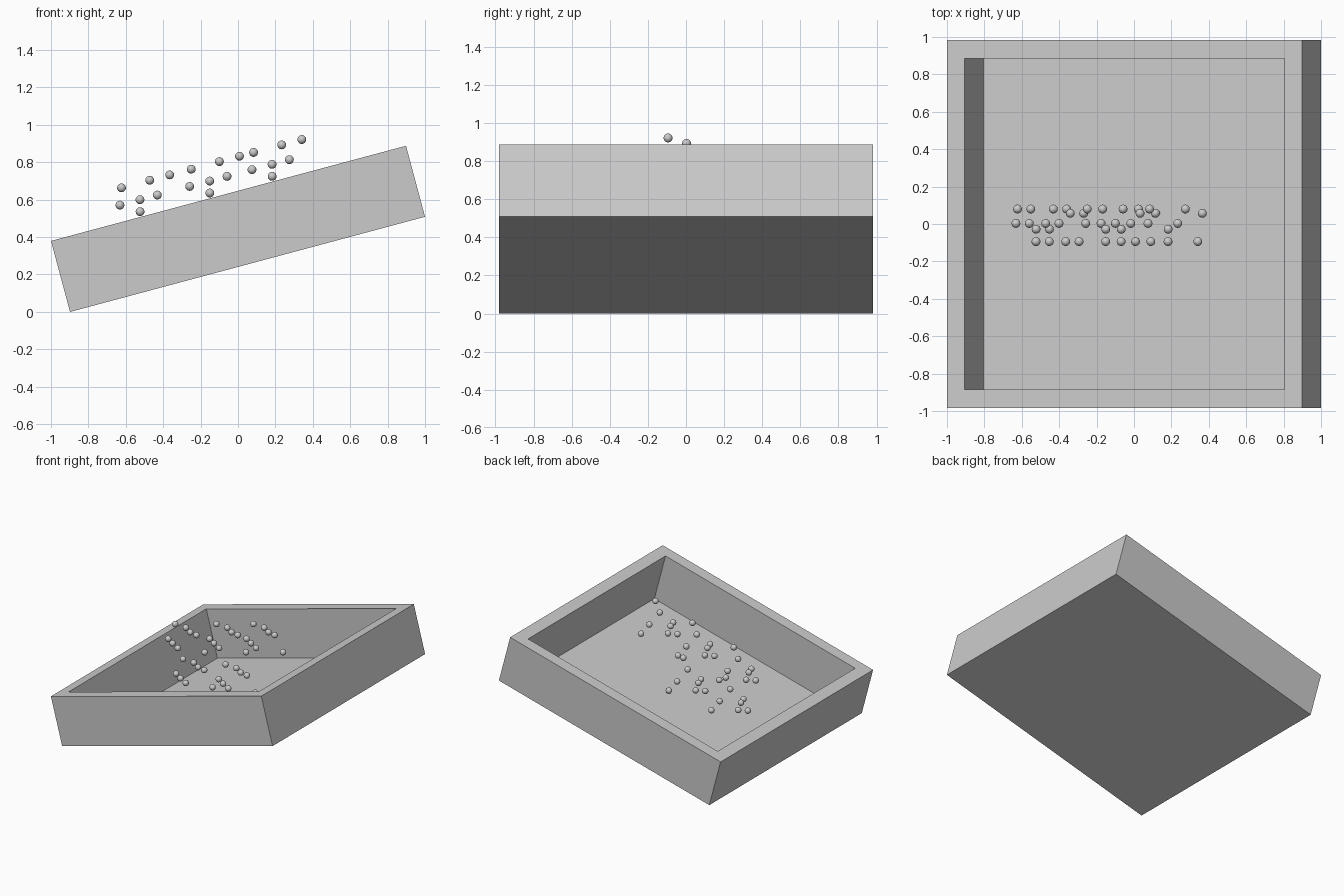
import bpy, bmesh, math
from mathutils import Matrix, Vector

if "Cube" in bpy.data.objects:
    bpy.data.objects.remove(bpy.data.objects["Cube"])

# Everything is laid out in the tray's own frame, then tipped 15 degrees
TILT = Matrix.Rotation(math.radians(-15), 4, 'Y')
SIZE, HEIGHT, WALL, FLOOR = 1.965, 0.393, 0.097, 0.004
CENTRE_U, BASE_W = 0.115, 0.2324
BALL_R = 0.0235


def add_object(name, bm, matrix):
    mesh = bpy.data.meshes.new(name)
    bmesh.ops.recalc_face_normals(bm, faces=bm.faces[:])
    bm.to_mesh(mesh)
    bm.free()
    obj = bpy.data.objects.new(name, mesh)
    bpy.context.collection.objects.link(obj)
    obj.matrix_world = matrix
    return obj


# Open square tray: box with its top inset and pushed down to a thin floor
bm = bmesh.new()
bmesh.ops.create_cube(bm, size=1.0)
bmesh.ops.scale(bm, vec=(SIZE, SIZE, HEIGHT), verts=bm.verts[:])
bmesh.ops.translate(bm, vec=(CENTRE_U, 0, BASE_W + HEIGHT / 2), verts=bm.verts[:])
bm.normal_update()
top = max(bm.faces, key=lambda f: f.calc_center_median().z)
bmesh.ops.inset_region(bm, faces=[top], thickness=WALL, use_even_offset=True)
new = bmesh.ops.extrude_face_region(bm, geom=[top])
sunk = [g for g in new["geom"] if isinstance(g, bmesh.types.BMVert)]
bmesh.ops.translate(bm, vec=(0, 0, FLOOR - HEIGHT), verts=sunk)
if top.is_valid:
    bmesh.ops.delete(bm, geom=[top], context='FACES_ONLY')
add_object("tray", bm, TILT)

# One cluster of eight balls (along slope, across, above slope)
CLUSTER = [
    (0.301, 0.080, 0.802), (0.457, 0.003, 0.802), (0.568, -0.094, 0.802),
    (0.269, 0.003, 0.715), (0.476, 0.080, 0.715), (0.380, -0.094, 0.715),
    (0.364, -0.028, 0.653), (0.536, 0.057, 0.588),
]
# Three clusters in the upper row, two below
OFFSETS = [(0, 0), (-0.345, 0), (-0.731, 0), (-0.345, -0.318), (-0.731, -0.275)]

# Shared smooth ball mesh
bm = bmesh.new()
bmesh.ops.create_uvsphere(bm, u_segments=24, v_segments=14, radius=BALL_R)
for f in bm.faces:
    f.smooth = True
first = None
for du, dw in OFFSETS:
    for u, y, w in CLUSTER:
        place = TILT @ Matrix.Translation(Vector((u + du, y, w + dw)))
        if first is None:
            first = add_object("ball", bm, place)
        else:
            ball = bpy.data.objects.new("ball", first.data)
            bpy.context.collection.objects.link(ball)
            ball.matrix_world = place
